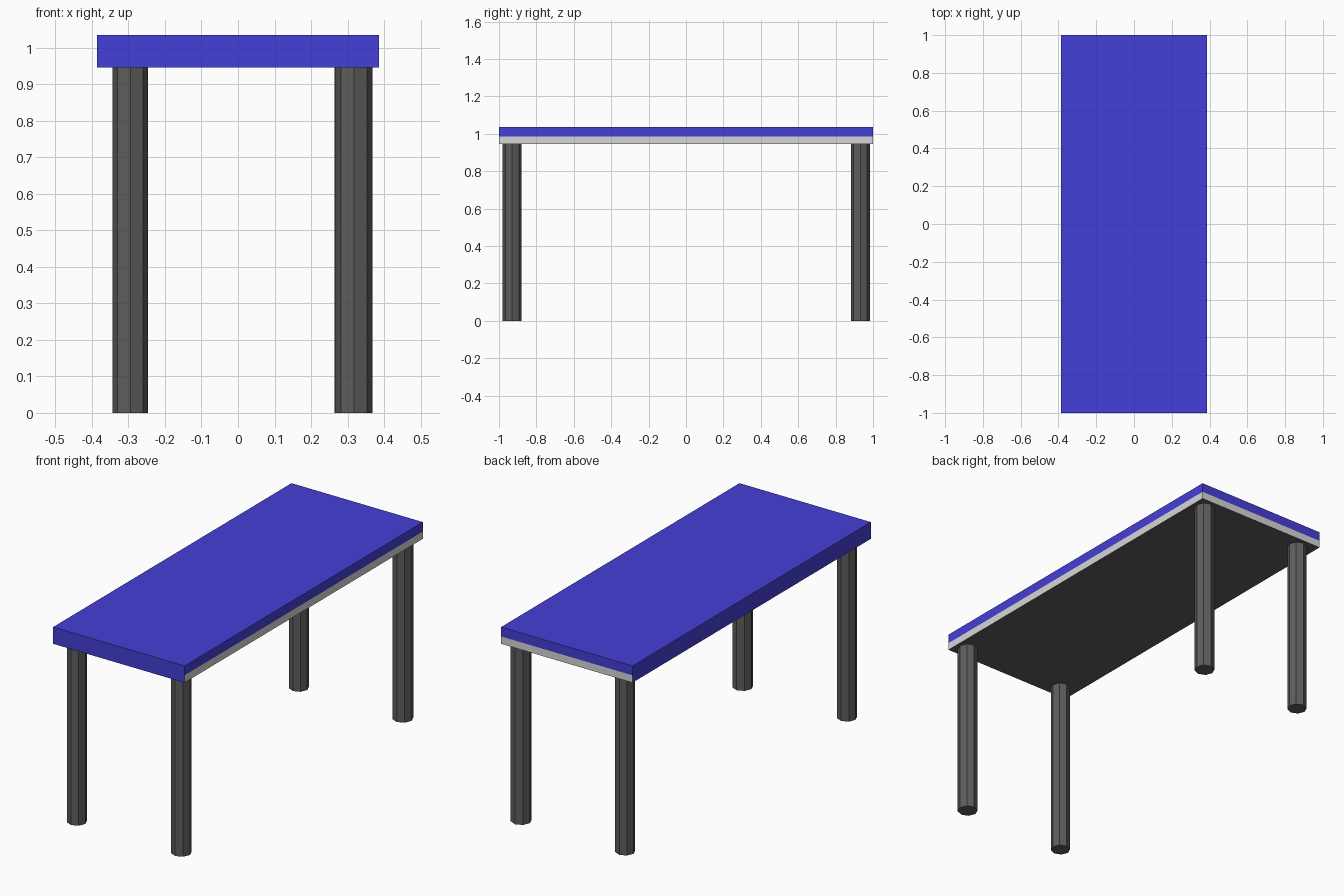
import bpy
import bmesh
from mathutils import Matrix

if "Cube" in bpy.data.objects:
    bpy.data.objects.remove(bpy.data.objects["Cube"])


def material(name, color):
    m = bpy.data.materials.new(name)
    m.diffuse_color = (*color, 1)
    m.use_nodes = True
    m.node_tree.nodes["Principled BSDF"].inputs["Base Color"].default_value = m.diffuse_color
    return m


BLUE = material("blue", (0.06, 0.05, 0.68))
WHITE = material("off_white", (0.68, 0.68, 0.68))
GREY = material("dark_grey", (0.11, 0.11, 0.11))


def finish(bm, name, mats):
    mesh = bpy.data.meshes.new(name)
    bm.to_mesh(mesh)
    bm.free()
    for m in mats:
        mesh.materials.append(m)
    obj = bpy.data.objects.new(name, mesh)
    bpy.context.collection.objects.link(obj)
    return obj


def slab(name, z0, z1, mats, rule):
    bm = bmesh.new()
    mat = Matrix.Translation((0, 0, (z0 + z1) / 2)) @ Matrix.Diagonal((0.772, 2.0, z1 - z0, 1))
    bmesh.ops.create_cube(bm, size=1, matrix=mat)
    bm.normal_update()
    for f in bm.faces:
        f.material_index = rule(f.normal)
    return finish(bm, name, mats)


def leg(name, x, y, r):
    bm = bmesh.new()
    height = 0.946
    bmesh.ops.create_cone(bm, cap_ends=True, segments=8, radius1=r, radius2=r,
                          depth=height, matrix=Matrix.Translation((x, y, height / 2)))
    return finish(bm, name, [GREY])


def board_color(n):
    # dark underside, blue on the front and left edges, white elsewhere
    if n.z < -0.5:
        return 2
    return 1 if n.y < -0.5 or n.x < -0.5 else 0


# Table top: blue upper layer over a thin base board
slab("table_top", 0.985, 1.035, [BLUE], lambda n: 0)
slab("base_board", 0.946, 0.985, [WHITE, BLUE, GREY], board_color)

# Four octagonal legs
for end, y in (("front", -0.93), ("back", 0.932)):
    leg("leg_%s_left" % end, -0.295, y, 0.049)
    leg("leg_%s_right" % end, 0.318 if end == "front" else 0.316, y, 0.051)
